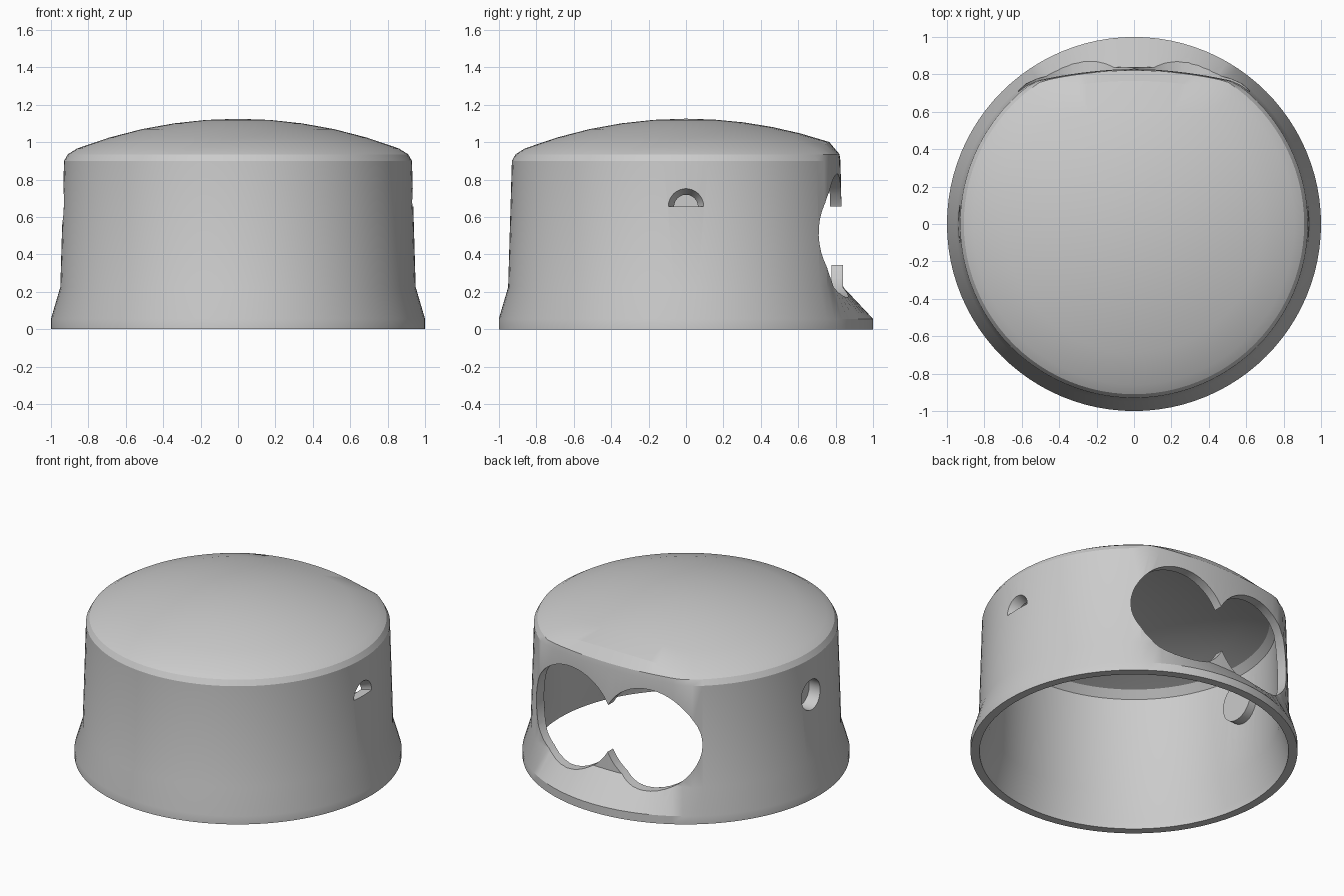
import bpy, bmesh, math
from mathutils import Matrix

if "Cube" in bpy.data.objects:
    bpy.data.objects.remove(bpy.data.objects["Cube"])

N = 96          # segments around
ARC = 2.2       # radius of the flattened back face


def dome(r):
    return 1.125 - (2.41 - math.sqrt(2.41 ** 2 - r * r))


def outline(a, r, b):
    # circle of radius r, cut at the back by a shallow arc reaching y = b
    c = b - ARC
    s = math.sin(a)
    return min(r, c * s + math.sqrt(c * c * s * s - c * c + ARC * ARC))


def link(bm, name):
    bmesh.ops.recalc_face_normals(bm, faces=bm.faces)
    me = bpy.data.meshes.new(name)
    bm.to_mesh(me)
    bm.free()
    ob = bpy.data.objects.new(name, me)
    bpy.context.collection.objects.link(ob)
    return ob


def cylinder_x(name, x0, x1, r0, r1, y=0.0, z=0.66, half=False, turn=0):
    # cylinder / cone along x (optionally only its upper half, or turned to y)
    bm = bmesh.new()
    n = 48
    span = math.pi if half else 2 * math.pi
    cnt = n + 1 if half else n
    rings = [[bm.verts.new((x, r * math.cos(span * i / n), r * math.sin(span * i / n)))
              for i in range(cnt)] for x, r in ((x0, r0), (x1, r1))]
    for i in range(cnt):
        j = (i + 1) % cnt
        bm.faces.new((rings[0][i], rings[0][j], rings[1][j], rings[1][i]))
    for ring in rings:
        bm.faces.new(ring)
    bmesh.ops.transform(bm, verts=bm.verts, matrix=Matrix.Rotation(turn, 4, 'Z'))
    bmesh.ops.translate(bm, verts=bm.verts, vec=(y, 0, z))
    return link(bm, name)


# Hollow cap shell: (radius, back y, z) rings, outside going up, inside going down
T = 0.06
walls = [(1.0, 1.0, 0.0), (1.0, 1.0, 0.055), (0.95, 0.84, 0.225),
         (0.93, 0.825, 0.90), (0.91, 0.82, 0.935)]
inner = [(0.945, 0.945, 0.0), (0.94, 0.94, 0.045), (0.89, 0.78, 0.225), (0.87, 0.765, 0.87)]
bm = bmesh.new()
angles = [2 * math.pi * i / N for i in range(N)]


def wall_ring(r, b, z):
    pts = [(outline(a, r, b), a) for a in angles]
    return [bm.verts.new((p * math.cos(a), p * math.sin(a), z)) for p, a in pts]


def dome_ring(r, b, k, drop):
    pts = [(outline(a, r, b) * k, a) for a in angles]
    return [bm.verts.new((p * math.cos(a), p * math.sin(a), dome(p) - drop)) for p, a in pts]


scales = (1.0, 0.8, 0.6, 0.4, 0.2)
outer_rings = [wall_ring(*w) for w in walls] + [dome_ring(0.86, 0.765, k, 0) for k in scales]
inner_rings = [wall_ring(*w) for w in inner] + [dome_ring(0.83, 0.73, k, T) for k in scales]
chain = inner_rings[::-1] + outer_rings
for lo, hi in zip(chain, chain[1:]):
    for i in range(N):
        j = (i + 1) % N
        bm.faces.new((lo[i], lo[j], hi[j], hi[i]))
for ring, z in ((chain[0], dome(0) - T), (chain[-1], dome(0))):
    tip = bm.verts.new((0, 0, z))
    for i in range(N):
        bm.faces.new((ring[i], ring[(i + 1) % N], tip))
cap = link(bm, "cap_shell")

# Twin round opening in the back, blind socket on the left, half-round slot on the right
steps = [
    ('DIFFERENCE', cylinder_x("back_cutter_a", 0.3, 1.3, 0.33, 0.33, 0.29, 0.5, turn=math.pi / 2)),
    ('DIFFERENCE', cylinder_x("back_cutter_b", 0.3, 1.3, 0.33, 0.33, -0.29, 0.5, turn=math.pi / 2)),
    ('UNION', cylinder_x("socket_boss", -0.90, -0.82, 0.13, 0.13)),
    ('DIFFERENCE', cylinder_x("socket_cutter", -1.1, -0.85, 0.1, 0.1)),
    ('DIFFERENCE', cylinder_x("slot_cutter", 0.84, 0.96, 0.045, 0.11, z=0.655, half=True)),
]
bpy.context.view_layer.objects.active = cap
for op, cutter in steps:
    m = cap.modifiers.new("cut", 'BOOLEAN')
    m.operation, m.object, m.solver = op, cutter, 'EXACT'
    bpy.ops.object.modifier_apply(modifier=m.name)
    bpy.data.objects.remove(cutter)

# Smooth shading with sharp rims
cap.select_set(True)
bpy.ops.object.shade_smooth_by_angle(angle=math.radians(25))
